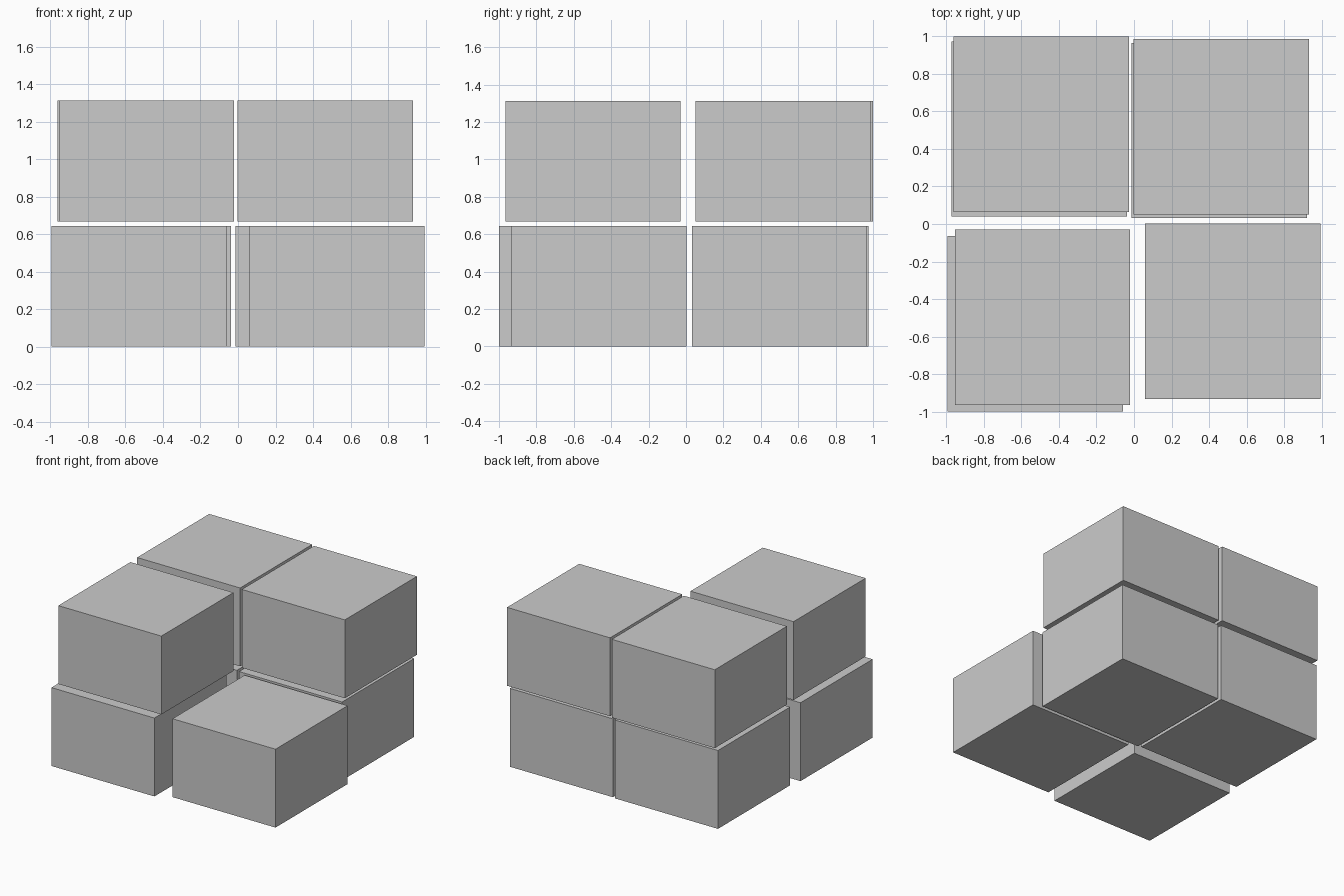
import bpy

if "Cube" in bpy.data.objects:
    bpy.data.objects.remove(bpy.data.objects["Cube"])

W, H = 0.935, 0.643      # block footprint and height
LOW, HIGH = H / 2, 0.669 + H / 2


def block(name, x, y, z):
    bpy.ops.mesh.primitive_cube_add(size=1, location=(x, y, z))
    ob = bpy.context.object
    ob.name = ob.data.name = name
    ob.scale = (W, W, H)
    bpy.ops.object.transform_apply(location=False, rotation=False, scale=True)


# Loosely stacked blocks: four below, three above (front right left open)
for name, x, y, z in [
    ("lower_block_front_left", -0.526, -0.5325, LOW),
    ("lower_block_front_right", 0.526, -0.465, LOW),
    ("lower_block_back_left", -0.505, 0.507, LOW),
    ("lower_block_back_right", 0.455, 0.499, LOW),
    ("upper_block_front_left", -0.488, -0.497, HIGH),
    ("upper_block_back_left", -0.494, 0.5325, HIGH),
    ("upper_block_back_right", 0.466, 0.519, HIGH),
]:
    block(name, x, y, z)
